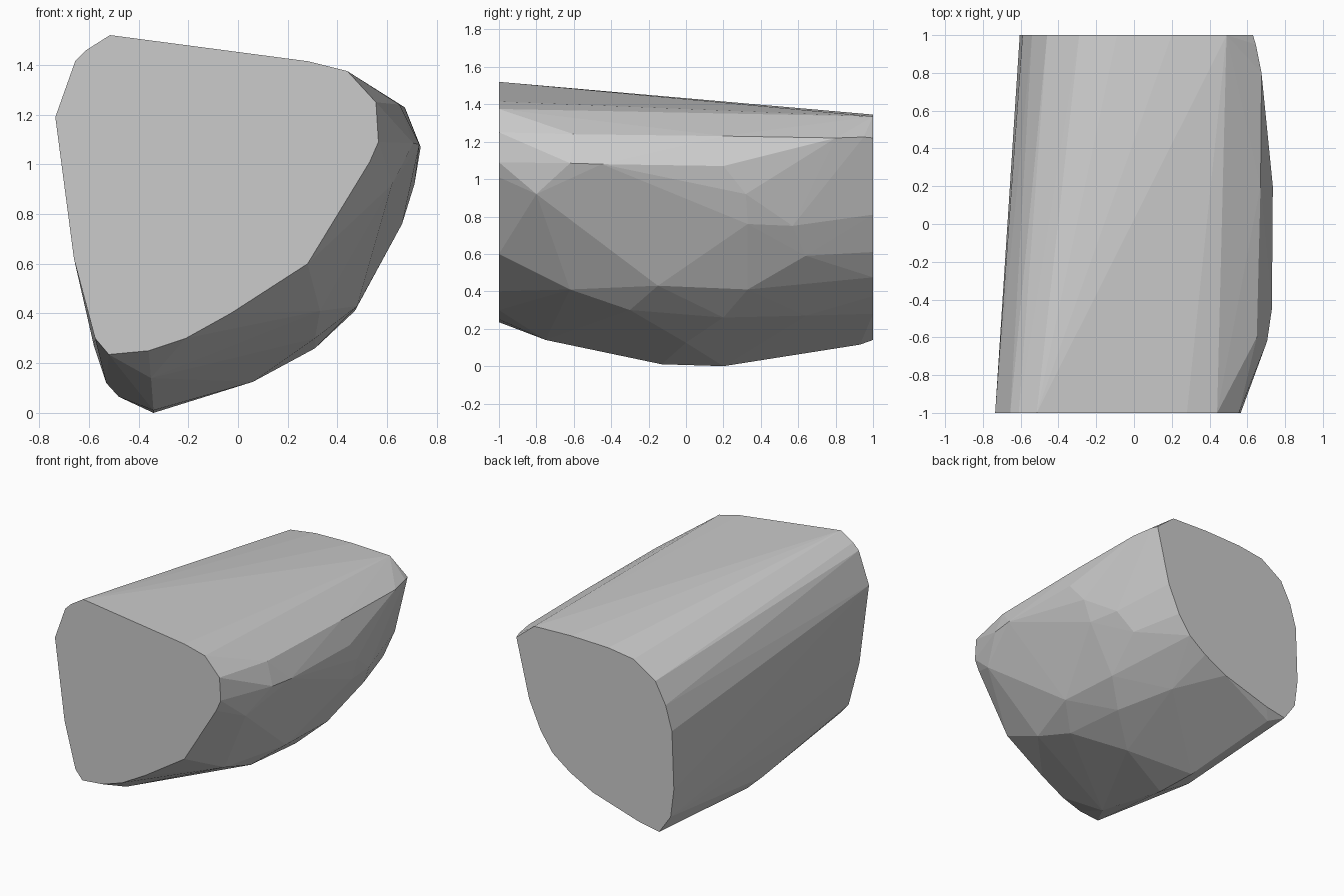
import bpy, bmesh, math

# flat front outline (x, z) at y = -1
front = [(-.735, 1.19), (-.655, 1.415), (-.61, 1.46), (-.515, 1.52), (.28, 1.415),
         (.44, 1.375), (.555, 1.25), (.565, 1.09), (.53, 1.01), (.28, .60),
         (-.03, .40), (-.21, .30), (-.36, .25), (-.52, .235), (-.575, .30), (-.66, .62)]

# flat back outline (x, z) at y = 1
back = [(.63, 1.22), (.49, 1.335), (.2, 1.345), (-.09, 1.338), (-.29, 1.31),
        (-.46, 1.20), (-.54, 1.05), (-.59, .88), (-.605, .47), (-.58, .27),
        (-.49, .14), (-.33, .17), (.03, .28), (.21, .375), (.345, .475),
        (.44, .61), (.53, .81)]

# bulge of the faceted right flank and belly (x, y, z)
bulge = [(.62, -.80, .92), (.705, -.62, 1.085), (.73, -.45, 1.08), (.735, .2, 1.07),
         (.65, -.6, 1.24), (.67, .2, 1.23), (.675, .8, 1.22), (.645, .95, 1.225),
         (.71, .32, .92), (.66, .33, .76), (.63, .57, .75), (.54, .64, .59),
         (.48, -.15, .43), (.47, .33, .41), (.33, -.62, .41), (.31, -.3, .30),
         (.31, .2, .26), (.20, .64, .27), (.06, 0, .125), (-.35, -.75, .14),
         (-.34, -.13, .01), (-.34, .2, 0), (-.48, 0, .065), (-.53, -.1, .12),
         (-.40, .93, .115)]

# faceted rock-like body, wrapped around the outlines
bm = bmesh.new()
for x, z in front:
    bm.verts.new((x, -1, z))
for x, z in back:
    bm.verts.new((x, 1, z))
for p in bulge:
    bm.verts.new(p)
res = bmesh.ops.convex_hull(bm, input=bm.verts[:])
loose = {g for g in res["geom_interior"] + res["geom_unused"]
         if isinstance(g, bmesh.types.BMVert)}
bmesh.ops.delete(bm, geom=list(loose), context='VERTS')

# merge coplanar triangles of the cut ends
bmesh.ops.dissolve_limit(bm, angle_limit=math.radians(.5),
                         verts=bm.verts[:], edges=bm.edges[:])
bmesh.ops.recalc_face_normals(bm, faces=bm.faces[:])
mesh = bpy.data.meshes.new("faceted_body")
bm.to_mesh(mesh)
bm.free()
bpy.context.collection.objects.link(bpy.data.objects.new("faceted_body", mesh))
